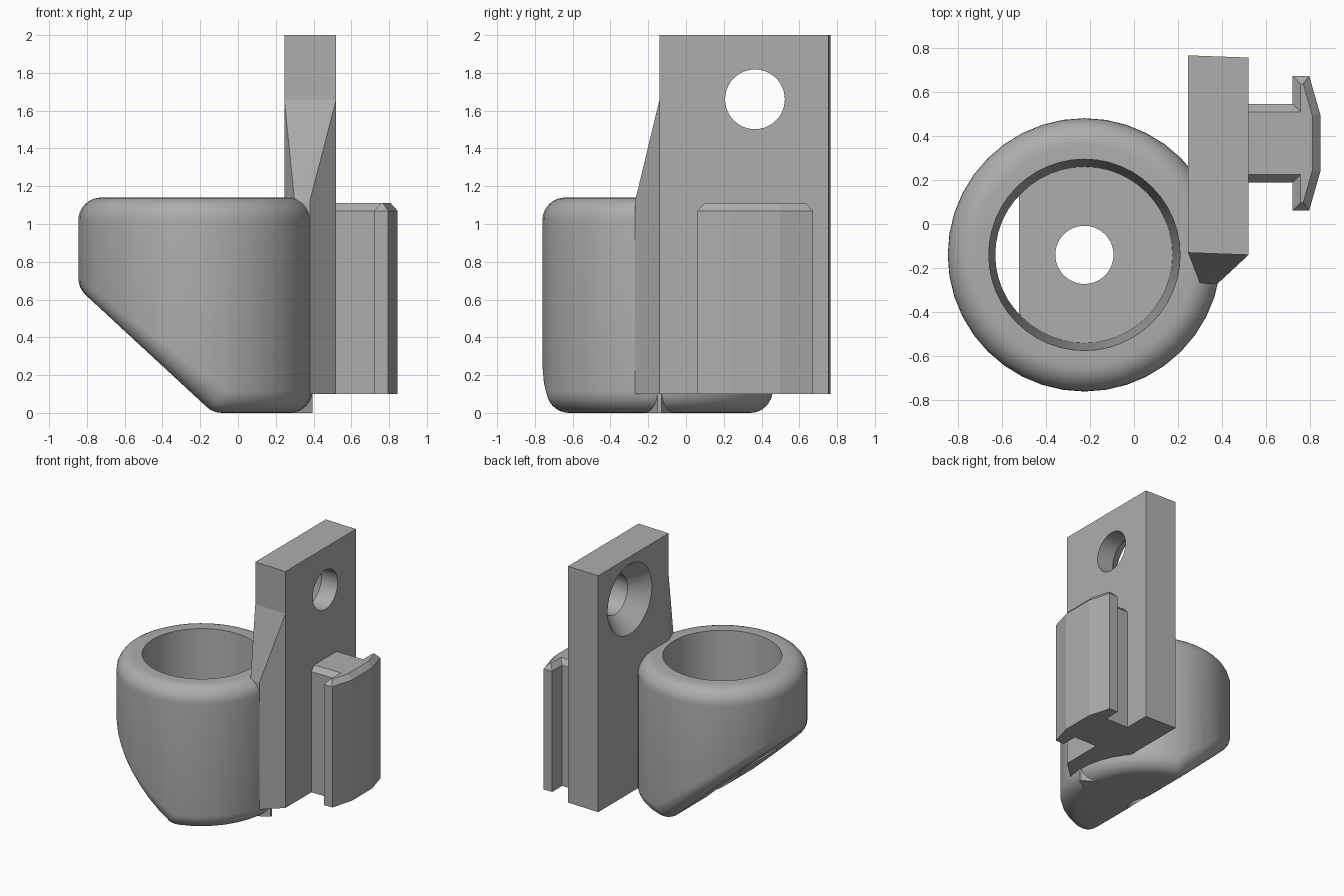
import bpy, bmesh, math
from mathutils import Vector, Matrix

old = bpy.data.objects.get("Cube")
if old:
    bpy.data.objects.remove(old, do_unlink=True)

grey = bpy.data.materials.new("plain_grey")
grey.use_nodes = True
grey.diffuse_color = (0.42, 0.42, 0.42, 1)
grey.node_tree.nodes["Principled BSDF"].inputs["Base Color"].default_value = grey.diffuse_color


def finish(bm, name):
    bmesh.ops.recalc_face_normals(bm, faces=bm.faces)
    mesh = bpy.data.meshes.new(name)
    bm.to_mesh(mesh)
    bm.free()
    mesh.materials.append(grey)
    obj = bpy.data.objects.new(name, mesh)
    bpy.context.collection.objects.link(obj)
    return obj


def prism(name, outline, z0, z1, chamfer=None):
    """Extrude an (x, y) outline; chamfer = (inset, height) tapers the top rim."""
    bm = bmesh.new()
    base = bm.faces.new([bm.verts.new((x, y, z0)) for x, y in outline])
    made = bmesh.ops.extrude_face_region(bm, geom=[base])["geom"]
    bmesh.ops.translate(bm, vec=(0, 0, z1 - z0),
                        verts=[g for g in made if isinstance(g, bmesh.types.BMVert)])
    bmesh.ops.recalc_face_normals(bm, faces=bm.faces)
    if chamfer:
        top = [f for f in bm.faces if f.normal.z > 0.9]
        bmesh.ops.inset_region(bm, faces=top, thickness=chamfer[0], use_even_offset=True)
        for v in {v for f in top for v in f.verts}:
            v.co.z += chamfer[1]
    return finish(bm, name)


def frustum(name, r0, r1, h0, h1, matrix):
    """Round cutter running from h0 (radius r0) to h1 (radius r1) along local z."""
    bm = bmesh.new()
    bmesh.ops.create_cone(bm, cap_ends=True, segments=48, radius1=r0, radius2=r1,
                          depth=h1 - h0,
                          matrix=matrix @ Matrix.Translation((0, 0, (h0 + h1) / 2)))
    return finish(bm, name)


def activate(obj):
    bpy.ops.object.select_all(action="DESELECT")
    obj.select_set(True)
    bpy.context.view_layer.objects.active = obj


def cut(obj, cutter):
    cutter.hide_render = True
    mod = obj.modifiers.new("cut", "BOOLEAN")
    mod.operation, mod.solver, mod.object = "DIFFERENCE", "EXACT", cutter
    activate(obj)
    bpy.ops.object.modifier_apply(modifier=mod.name)
    bpy.data.objects.remove(cutter, do_unlink=True)


def smooth(obj):
    activate(obj)
    bpy.ops.object.shade_smooth_by_angle(angle=math.radians(30))


# Cup: a slant-cut cylinder core, rounded by wrapping spheres at its corners
ROUND, RADIUS, HEIGHT, SIDES = 0.12, 0.62, 1.14, 40
axis = Matrix.Translation((-0.225, -0.14, 0))
slant = Vector((0.68, 0, 0.735)).normalized()

core = bmesh.new()
bmesh.ops.create_cone(core, cap_ends=True, segments=SIDES, radius1=RADIUS - ROUND,
                      radius2=RADIUS - ROUND, depth=HEIGHT - 2 * ROUND,
                      matrix=axis @ Matrix.Translation((0, 0, HEIGHT / 2)))
bmesh.ops.bisect_plane(core, geom=core.verts[:] + core.edges[:] + core.faces[:],
                       plane_co=Vector((-0.175, 0, 0.04)) + slant * ROUND,
                       plane_no=slant, clear_inner=True)
corners = [v.co.copy() for v in core.verts]
core.free()

shell = bmesh.new()
for co in corners:
    bmesh.ops.create_uvsphere(shell, u_segments=SIDES, v_segments=16, radius=ROUND,
                              matrix=Matrix.Translation(co))
bmesh.ops.delete(shell, geom=shell.faces[:] + shell.edges[:], context="EDGES_FACES")
hull = bmesh.ops.convex_hull(shell, input=shell.verts[:])
loose = [v for v in shell.verts if not v.link_faces]
bmesh.ops.delete(shell, geom=loose, context="VERTS")
bmesh.ops.dissolve_limit(shell, angle_limit=math.radians(0.5),
                         verts=shell.verts[:], edges=shell.edges[:])
cup = finish(shell, "cup")

# Tapered bore and drain hole
FLOOR = 0.36
cut(cup, frustum("bore", 0.40, 0.435, FLOOR, HEIGHT + 0.02, axis))
cut(cup, frustum("drain", 0.132, 0.132, -0.1, FLOOR + 0.1, axis))
smooth(cup)

# Mounting plate with a countersunk screw hole
plate = prism("mounting_plate",
              [(0.245, -0.13), (0.52, -0.14), (0.52, 0.755), (0.245, 0.765)], 0.1, 2.0)
screw = Matrix.Translation((0.245, 0.365, 1.66)) @ Matrix.Rotation(math.pi / 2, 4, "Y")
cut(plate, frustum("screw_hole", 0.158, 0.158, -0.1, 0.4, screw))
cut(plate, frustum("countersink", 0.30, 0.158, -0.02, 0.13, screw))
smooth(plate)

# Gusset blending the plate's front edge into the cup
bm = bmesh.new()
for z in (0.1, 1.66):
    for x, y in ((0.245, -0.13), (0.52, -0.14), (0.52, -0.1), (0.245, -0.1)):
        bm.verts.new((x, y, z))
for z in (0.1, 1.12):
    for x in (0.30, 0.38):
        bm.verts.new((x, -0.27, z))
bmesh.ops.convex_hull(bm, input=bm.verts[:])
bmesh.ops.dissolve_limit(bm, angle_limit=0.02, verts=bm.verts[:], edges=bm.edges[:])
finish(bm, "gusset")

# Small square-cornered foot under the plate
prism("foot", [(0.2, -0.26), (0.395, -0.15), (0.395, -0.13), (0.2, -0.02)], 0.0, 0.12)

# T-shaped slide rail: half outline mirrored about its centre line
MID = 0.367
half = [(0.48, 0.178), (0.72, 0.178), (0.72, 0.305), (0.795, 0.305), (0.845, 0.13)]
outline = [(x, MID - d) for x, d in half] + [(x, MID + d) for x, d in reversed(half)]
prism("slide_rail", outline, 0.1, 1.07, chamfer=(0.036, 0.04))
